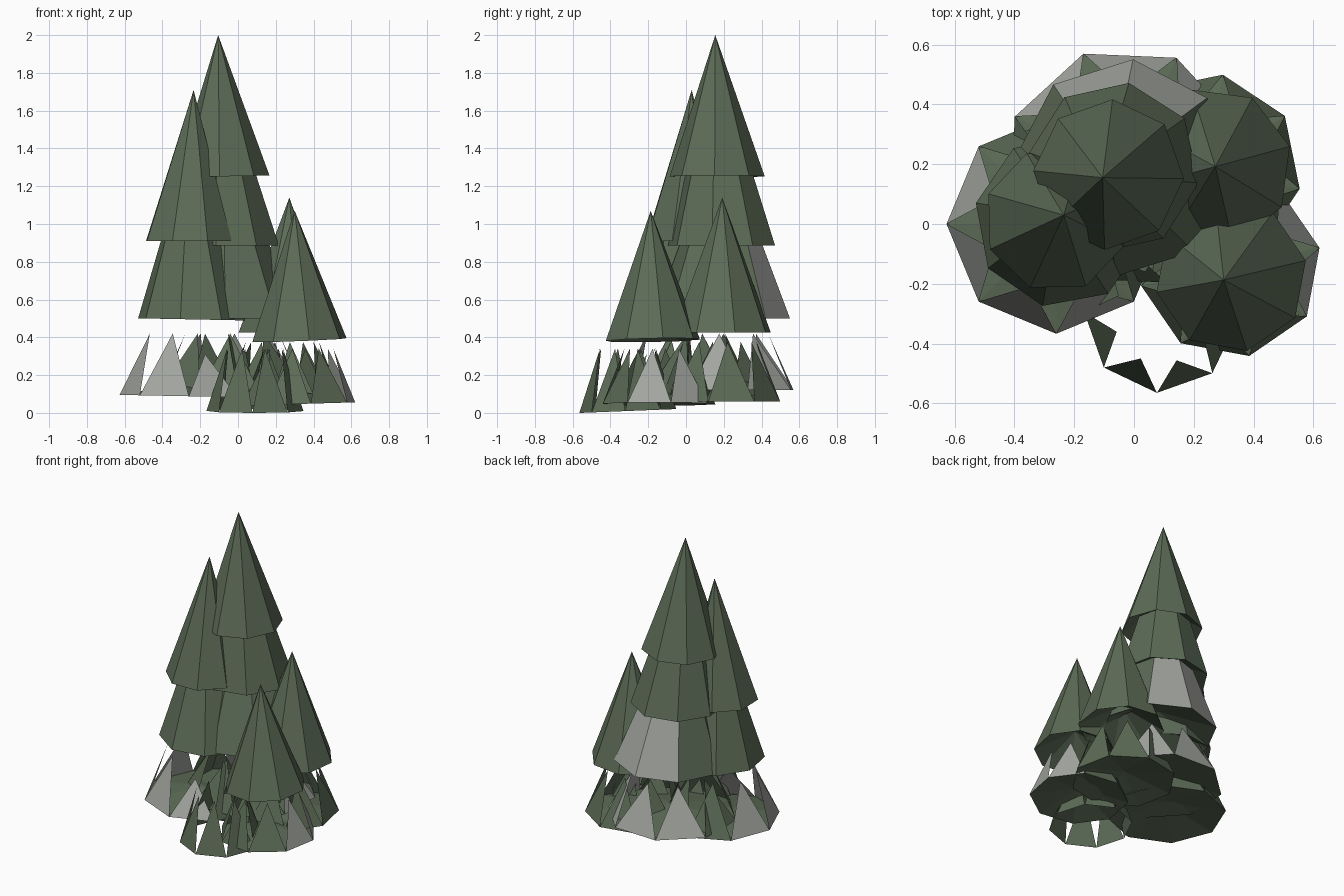
import bpy
import bmesh
import math
from mathutils import Vector

if "Cube" in bpy.data.objects:
    bpy.data.objects.remove(bpy.data.objects["Cube"], do_unlink=True)

SIDES = 8


def material(name, rgb):
    mat = bpy.data.materials.new(name)
    mat.use_nodes = True
    mat.diffuse_color = (*rgb, 1)
    bsdf = mat.node_tree.nodes["Principled BSDF"]
    bsdf.inputs["Base Color"].default_value = (*rgb, 1)
    bsdf.inputs["Roughness"].default_value = 0.9
    return mat


MATERIALS = [material("pine green", (0.108, 0.148, 0.094)),
             material("pale grey", (0.37, 0.385, 0.355))]


def ring(bm, centre, radius, phase, tilt=(0, 0)):
    """Octagon of vertices, optionally leaning in x and y."""
    verts = []
    for i in range(SIDES):
        a = math.radians(phase) + math.tau * i / SIDES
        dx, dy = radius * math.cos(a), radius * math.sin(a)
        offset = Vector((dx, dy, dx * tilt[0] + dy * tilt[1]))
        verts.append(bm.verts.new(Vector(centre) + offset))
    return verts


def underside(bm, rim, centre, depth):
    """Hollow fan closing the bottom of a part."""
    hollow = bm.verts.new(Vector(centre) + Vector((0, 0, depth)))
    for i in range(SIDES):
        bm.faces.new((rim[(i + 1) % SIDES], rim[i], hollow))


def finish(bm, name):
    mesh = bpy.data.meshes.new(name)
    bm.to_mesh(mesh)
    bm.free()
    for mat in MATERIALS:
        mesh.materials.append(mat)
    obj = bpy.data.objects.new(name, mesh)
    bpy.context.collection.objects.link(obj)


def tier(name, base, radius, phase, top, top_radius=0, tilt=(0, 0), grey=()):
    """Foliage tier: pointed cone or frustum with a hollow underside."""
    bm = bmesh.new()
    low = ring(bm, base, radius, phase, tilt)
    if top_radius:
        high = ring(bm, top, top_radius, phase)
    else:
        tip = bm.verts.new(top)
    for i in range(SIDES):
        j = (i + 1) % SIDES
        upper = [high[j], high[i]] if top_radius else [tip]
        face = bm.faces.new([low[i], low[j]] + upper)
        face.material_index = int(i in grey)
    underside(bm, low, base, 0.15)
    finish(bm, name)


def spikes(name, base, radius, phase, height, tilt=(0, 0), grey=(),
           short=(), floor=True):
    """Skirt of upright triangles leaning inward from an octagon."""
    bm = bmesh.new()
    low = ring(bm, base, radius, phase, tilt)
    tips = ring(bm, (base[0], base[1], height), radius * 0.61,
                phase + 180 / SIDES)
    for i in range(SIDES):
        if i in short:
            tips[i].co.z *= 0.74
        face = bm.faces.new((low[i], low[(i + 1) % SIDES], tips[i]))
        face.material_index = int(i in grey)
    if floor:
        underside(bm, low, base, 0.07)
    finish(bm, name)


# Tallest tree
tier("tall_tree_top", (-0.085, 0.165, 1.252), 0.252, -3, (-0.105, 0.155, 2.0),
     tilt=(0.02, 0))
tier("tall_tree_middle", (-0.067, 0.188, 0.885), 0.288, -10,
     (-0.085, 0.175, 1.3), 0.17)
tier("tall_tree_bottom", (-0.035, 0.187, 0.5), 0.365, 40,
     (-0.055, 0.185, 0.93), 0.205, grey=(0, 1))
spikes("tall_tree_skirt", (-0.03, 0.187, 0.12), 0.407, 20, 0.42,
       grey=(0, 1, 2, 7))

# Second tree
tier("second_tree_top", (-0.26, 0.014, 0.91), 0.243, 24, (-0.235, 0.03, 1.71))
tier("second_tree_bottom", (-0.245, 0.01, 0.495), 0.29, 33,
     (-0.25, 0.02, 0.95), 0.15, tilt=(-0.02, 0))
spikes("second_tree_skirt", (-0.26, 0, 0.088), 0.367, 0, 0.42,
       tilt=(-0.02, 0), grey=(3, 4, 5, 6), short=(6,))

# Two small trees
tier("back_small_tree", (0.262, 0.19, 0.425), 0.268, 15, (0.272, 0.192, 1.14))
spikes("back_small_tree_skirt", (0.235, 0.18, 0.06), 0.325, -11, 0.375)
tier("front_small_tree", (0.325, -0.175, 0.385), 0.255, 12,
     (0.3, -0.187, 1.07), tilt=(0.04, 0.02))
spikes("front_small_tree_skirt", (0.322, -0.143, 0.047), 0.305, 12, 0.34,
       tilt=(0.03, 0), grey=(0, 7))

# Low tuft at the front
spikes("front_tuft", (0.09, -0.308, 0.01), 0.257, -3, 0.34,
       tilt=(0, 0.04), floor=False)
